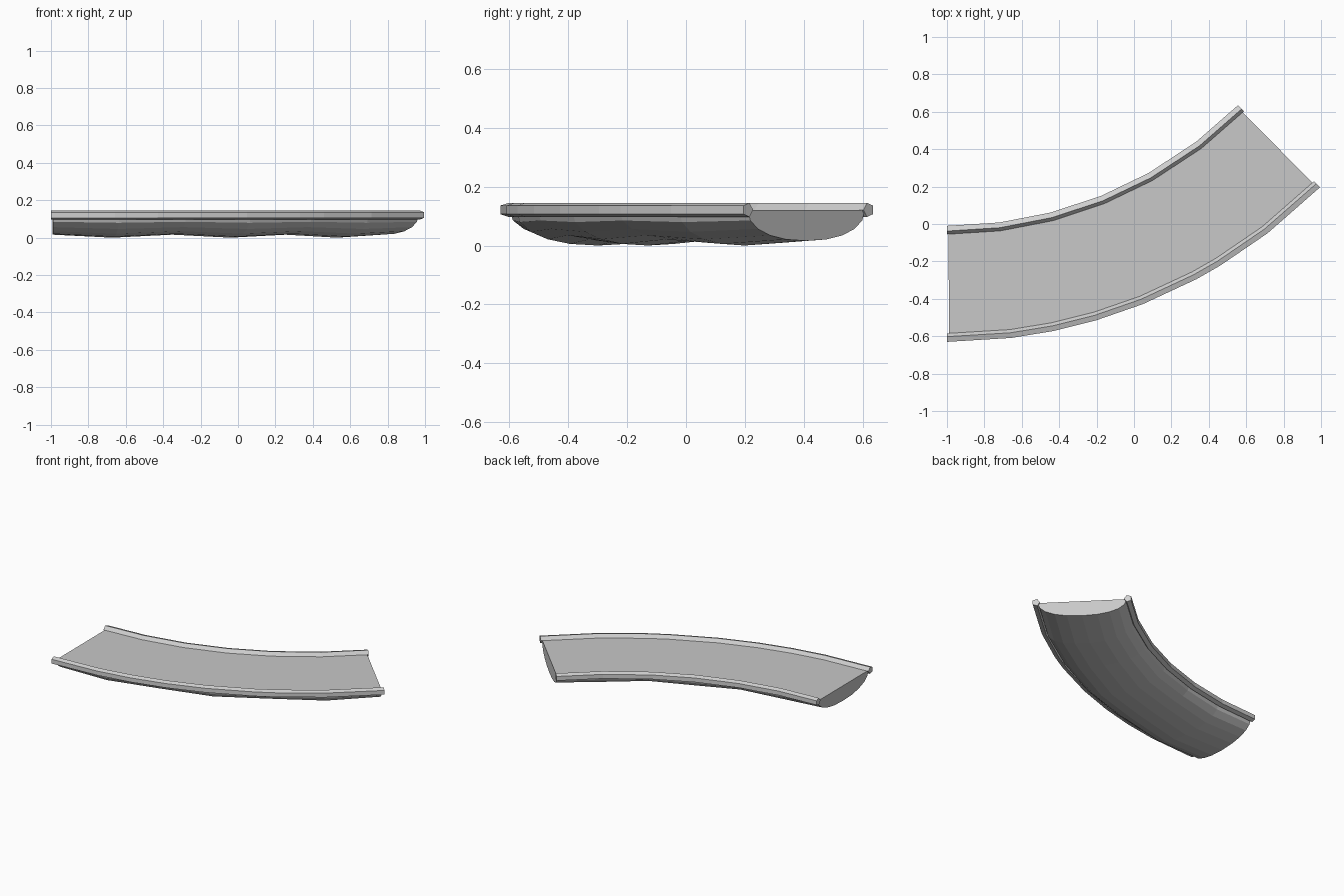
import bpy, bmesh, math

if "Cube" in bpy.data.objects:
    bpy.data.objects.remove(bpy.data.objects["Cube"])

CENTRE = (-1.0, 2.19)      # centre of the bend
MID_R = 2.51               # radius of the channel centre line
DECK_Z = 0.121


def material(name, grey):
    m = bpy.data.materials.new(name)
    m.diffuse_color = (grey, grey, grey, 1)
    m.use_nodes = True
    m.node_tree.nodes["Principled BSDF"].inputs["Base Color"].default_value = m.diffuse_color
    return m


def on_bend(radius, degrees, z):
    a = math.radians(degrees)
    return (CENTRE[0] + radius * math.sin(a), CENTRE[1] - radius * math.cos(a), z)


def sweep(name, angles, section, mat):
    """Sweep a closed section (function of station index -> [(radius, z)]) along the bend."""
    bm = bmesh.new()
    rings = [[bm.verts.new(on_bend(r, a, z)) for r, z in section(i)]
             for i, a in enumerate(angles)]
    n = len(rings[0])
    for r0, r1 in zip(rings, rings[1:]):
        for k in range(n):
            j = (k + 1) % n
            bm.faces.new((r0[k], r0[j], r1[j], r1[k]))
    bm.faces.new(rings[0])
    bm.faces.new(rings[-1])
    bmesh.ops.recalc_face_normals(bm, faces=bm.faces)
    me = bpy.data.meshes.new(name)
    bm.to_mesh(me)
    bm.free()
    me.materials.append(mat)
    ob = bpy.data.objects.new(name, me)
    bpy.context.collection.objects.link(ob)
    return ob


body_grey = material("body grey", 0.58)
rail_grey = material("rail grey", 0.64)


# Solid channel: flat deck over a rounded belly, slightly deeper at every other station
def belly(i):
    depth = DECK_Z if i % 2 else 0.105
    pts = []
    for k in range(11):
        t = math.pi * k / 10
        c, s = math.cos(t), max(math.sin(t), 0.0)
        u = math.copysign(abs(c) ** 0.91, c)
        pts.append((MID_R + 0.28 * u, DECK_Z - depth * s ** 0.91))
    return pts


sweep("channel_body", [0.22, 7.5, 15, 22.5, 30, 37.5, 44.78], belly, body_grey)


# Five-sided rails, with one corner pointing in towards the channel
def rail(name, radius, inward, angles):
    section = [(radius + inward * 0.025 * math.cos(math.tau * k / 5),
                DECK_Z + 0.025 * math.sin(math.tau * k / 5)) for k in range(5)]
    sweep(name, angles, lambda i: section, rail_grey)


rail("inner_rail", 2.22, 1, [0, 7.3, 14.6, 22, 29.3, 37.3, 45])
rail("outer_rail", 2.80, -1, [0, 7, 11.7, 16.4, 21.8, 28.2, 31.2, 37.4, 45])
